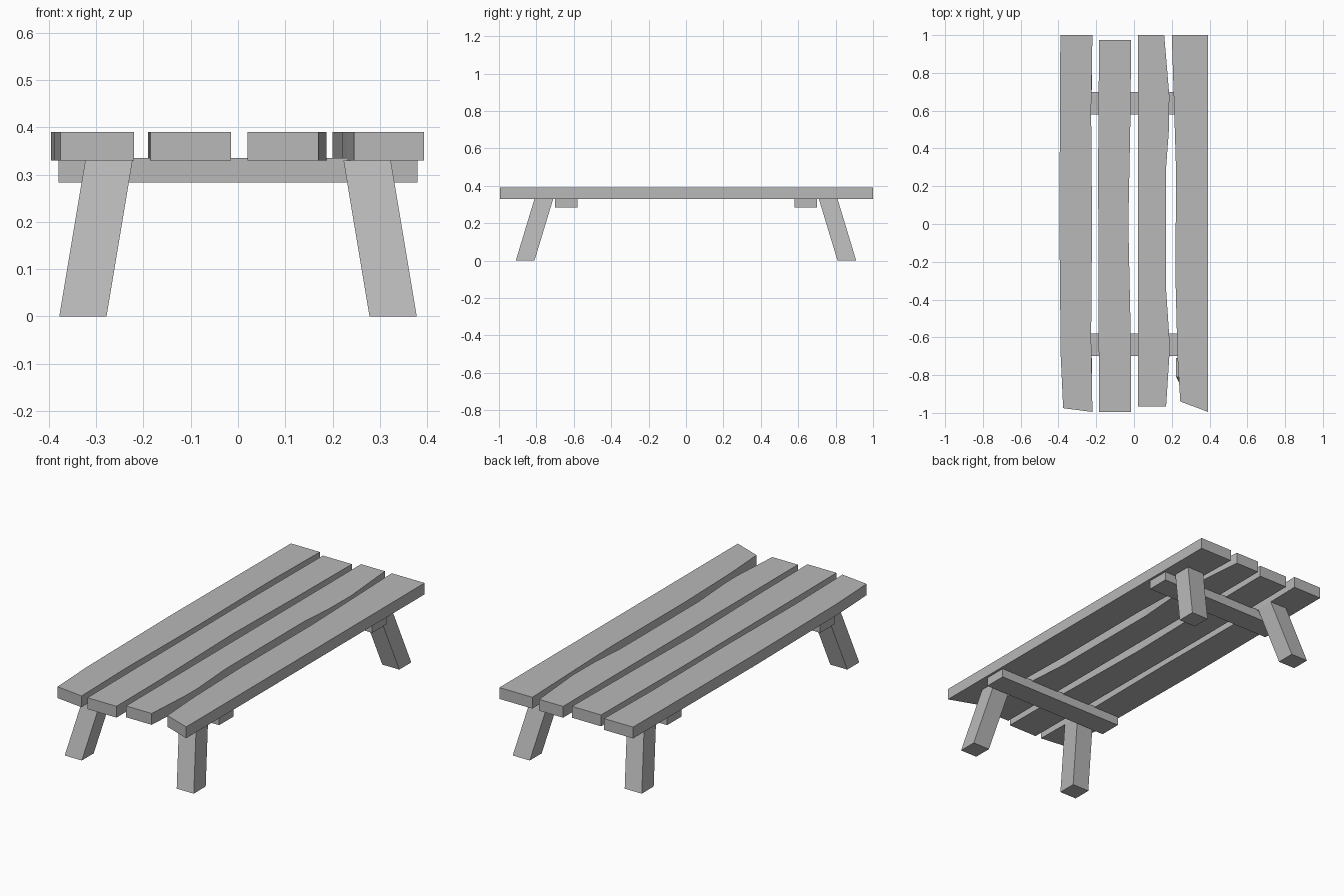
import bpy
import bmesh
from mathutils import Vector

default = bpy.data.objects.get("Cube")
if default:
    bpy.data.objects.remove(default, do_unlink=True)

# Single flat grey
grey = bpy.data.materials.new("plain grey")
grey.use_nodes = True
colour = (0.48, 0.48, 0.48, 1)
grey.diffuse_color = colour
grey.node_tree.nodes["Principled BSDF"].inputs["Base Color"].default_value = colour


def prism(name, outline, z0, z1, shift=(0, 0)):
    """Extrude an outline from z0 to z1, sliding the top by shift."""
    bm = bmesh.new()
    base = bm.faces.new([bm.verts.new((x, y, z0)) for x, y in outline])
    ext = bmesh.ops.extrude_face_region(bm, geom=[base], use_keep_orig=True)
    top = [v for v in ext["geom"] if isinstance(v, bmesh.types.BMVert)]
    bmesh.ops.translate(bm, verts=top, vec=Vector((*shift, z1 - z0)))
    bmesh.ops.recalc_face_normals(bm, faces=bm.faces)
    mesh = bpy.data.meshes.new(name)
    bm.to_mesh(mesh)
    bm.free()
    mesh.materials.append(grey)
    obj = bpy.data.objects.new(name, mesh)
    bpy.context.collection.objects.link(obj)
    return obj


def rectangle(x0, x1, y0, y1):
    return [(x0, y0), (x1, y0), (x1, y1), (x0, y1)]


# Rough-sawn planks, each with its own slightly uneven outline
planks = {
    "plank_right_outer": [(-.39, 1), (-.22, 1), (-.227, .6), (-.222, 0), (-.227, -.6),
                          (-.22, -.995), (-.375, -.975), (-.388, -.7), (-.395, 0)],
    "plank_right_inner": [(-.185, .975), (-.015, .975), (-.02, .5), (-.03, 0),
                          (-.017, -.6), (-.015, -.995), (-.185, -.995), (-.187, -.6),
                          (-.19, .3)],
    "plank_left_inner": [(.02, 1), (.16, 1), (.187, .68), (.185, .5), (.17, .3),
                         (.17, -.35), (.187, -.6), (.187, -.7), (.17, -.965), (.02, -.965)],
    "plank_left_outer": [(.2, 1), (.393, 1), (.393, -.995), (.245, -.94), (.23, -.7),
                         (.22, -.3), (.222, .3), (.213, .6)],
}
for name, outline in planks.items():
    prism(name, outline, .33, .39)

# Cross beams and splayed legs at each end
for end, sy in (("front", -1), ("back", 1)):
    prism(f"{end}_cross_beam", rectangle(-.38, .38, sy * .58, sy * .70), .283, .335)
    for side, sx in (("right", -1), ("left", 1)):
        foot = rectangle(sx * .278, sx * .378, sy * .81, sy * .91)
        prism(f"{end}_{side}_leg", foot, 0, .33, (-sx * .055, -sy * .10))
